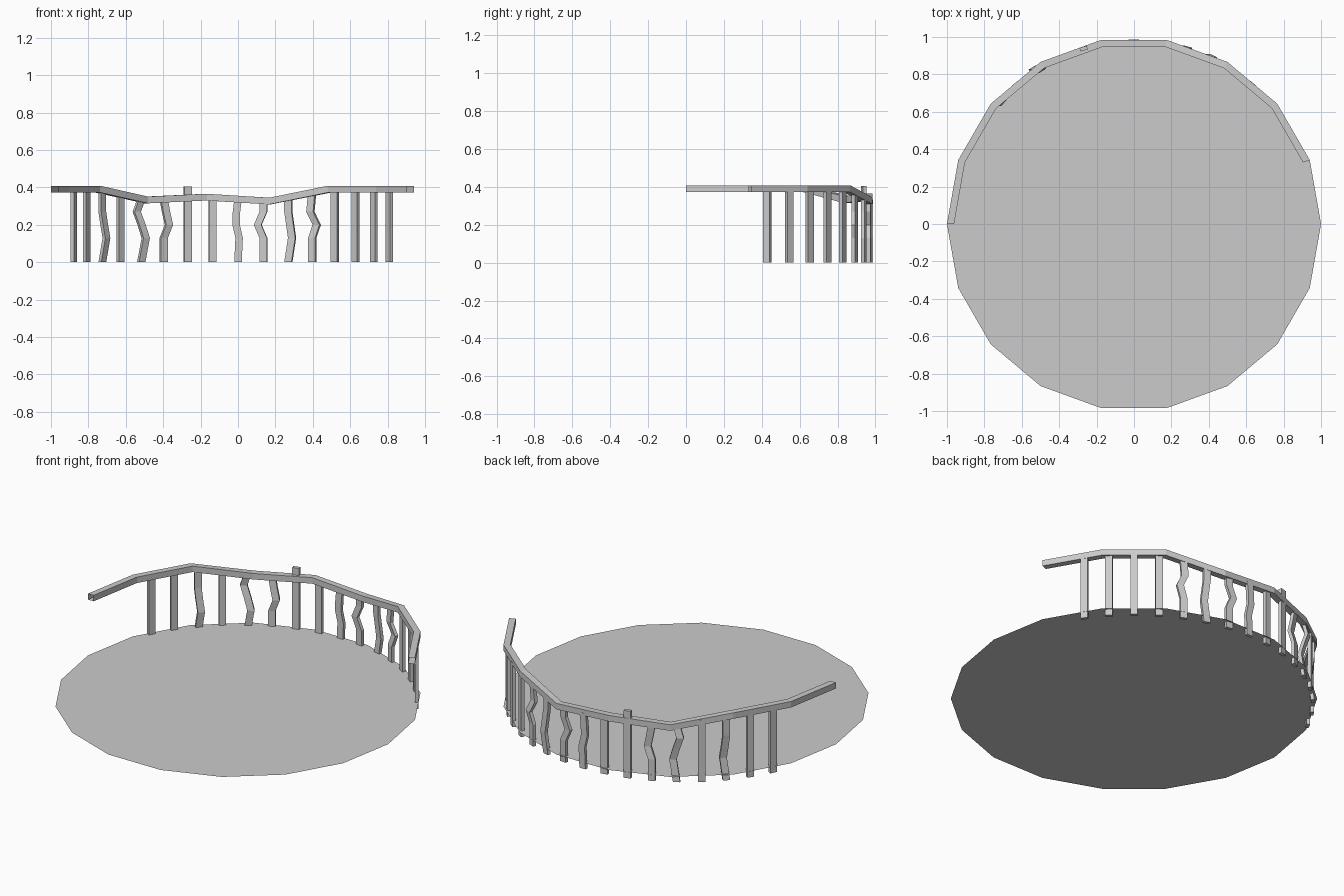
import bpy
from math import sin, cos, radians

if "Cube" in bpy.data.objects:
    bpy.data.objects.remove(bpy.data.objects["Cube"])


def make(name, verts, faces):
    me = bpy.data.meshes.new(name)
    me.from_pydata(verts, [], faces)
    me.update()
    ob = bpy.data.objects.new(name, me)
    bpy.context.collection.objects.link(ob)
    return ob


def loft(name, rings, caps=True):
    """Join a list of four-point rings into a bar."""
    verts = [p for r in rings for p in r]
    faces = []
    for i in range(len(rings) - 1):
        a, b = 4 * i, 4 * i + 4
        for k in range(4):
            n = (k + 1) % 4
            faces.append((a + k, a + n, b + n, b + k))
    if caps:
        e = 4 * (len(rings) - 1)
        faces += [(3, 2, 1, 0), (e, e + 1, e + 2, e + 3)]
    return make(name, verts, faces)


# Flat 18-sided floor, slightly above the baluster feet
SIDES = 18
make("floor", [(cos(radians(20 * i)), sin(radians(20 * i)), .037) for i in range(SIDES)],
     [tuple(range(SIDES))])

# Sagging handrail from 180 to 20 degrees, open at both ends
rail_bottom = [.373, .373, .373, .315, .33, .309, .373, .373, .373]
rings = []
for i, z in enumerate(rail_bottom):
    a = radians(180 - 20 * i)
    c, s = cos(a), sin(a)
    rings.append([(r * c, r * s, h) for r, h in
                  ((1, z), (1, z + .036), (.962, z + .036), (.962, z))])
loft("handrail", rings, caps=False)

# Balusters: shifts in x at the bent levels
LEVELS = (.13, .20, .27)
bends = {
    4: (0, .024, -.010),
    5: (.020, .010, 0),
    6: (0, -.030, 0),
    7: (.006, -.010, -.008),
    10: (0, .028, .012),
    11: (.024, .002, -.024),
    13: (.022, .010, 0),
}
tops = {4: .375, 5: .335, 6: .325, 7: .335, 8: .345, 9: .405, 10: .335, 11: .335, 12: .375}
W, D, R = .02, .010, .976
for i in range(16):
    a = radians(34 + 8 * i)
    c, s = cos(a), sin(a)
    profile = [(0, 0)]
    if i in bends:
        profile += list(zip(LEVELS, bends[i]))
    profile.append((tops.get(i, .385), 0))
    rings = []
    for z, t in profile:
        rings.append([((R + d) * c + w * s + t, (R + d) * s - w * c, z)
                      for d, w in ((-D, W), (D, W), (D, -W), (-D, -W))])
    kind = "bent_baluster" if i in bends else "baluster"
    loft(f"{kind}_{i + 1}", rings)
